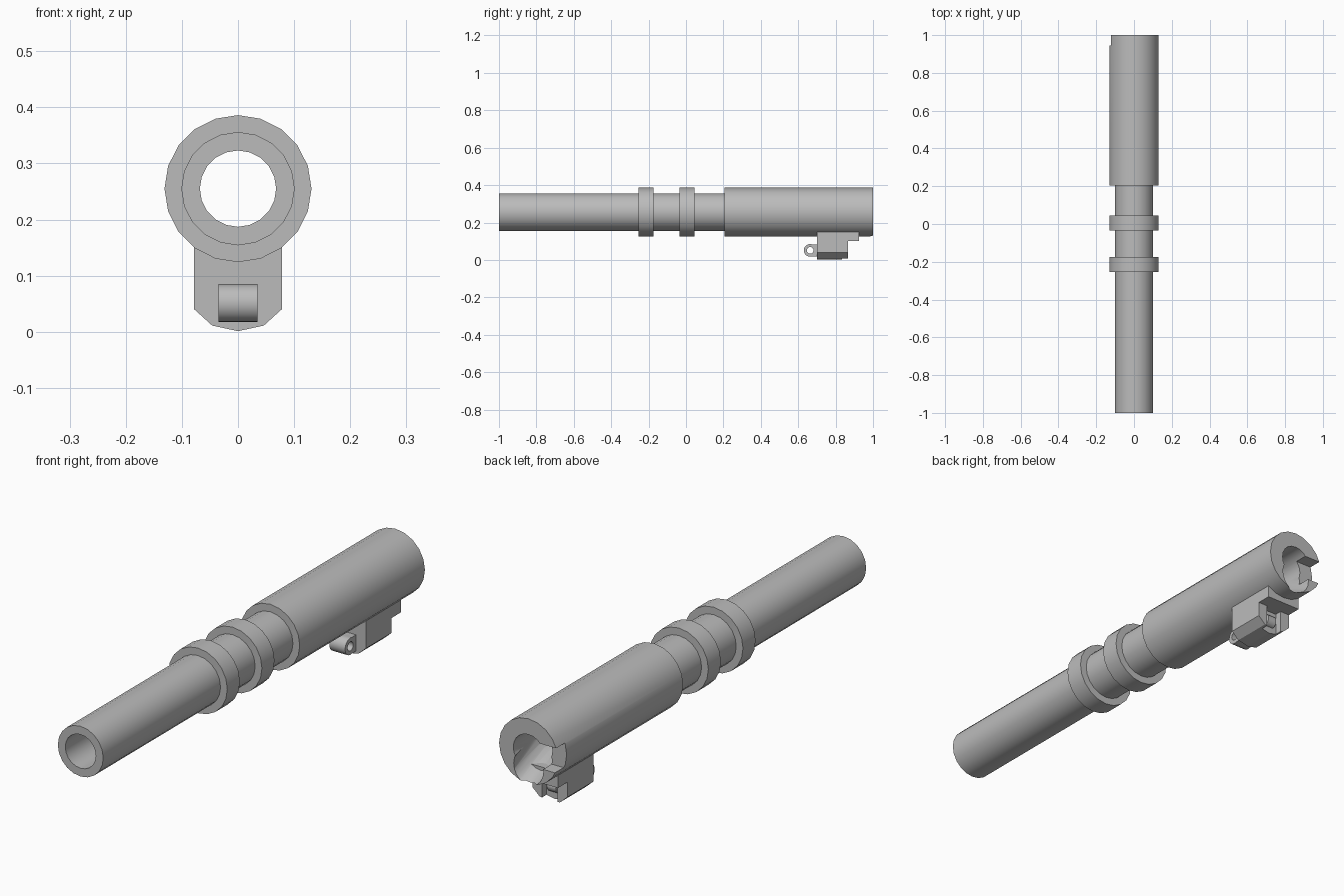
import bpy, bmesh, math
from mathutils import Matrix

if "Cube" in bpy.data.objects:
    bpy.data.objects.remove(bpy.data.objects["Cube"])

AXIS_Z = 0.255   # height of the bore line
BORE, THIN, THICK = 0.068, 0.101, 0.131

steel = bpy.data.materials.new("grey_steel")
steel.use_nodes = True
grey = (0.5, 0.5, 0.5, 1)
steel.diffuse_color = grey
steel.node_tree.nodes["Principled BSDF"].inputs["Base Color"].default_value = grey


def finish(bm, name):
    bmesh.ops.recalc_face_normals(bm, faces=bm.faces)
    mesh = bpy.data.meshes.new(name)
    bm.to_mesh(mesh)
    bm.free()
    ob = bpy.data.objects.new(name, mesh)
    bpy.context.collection.objects.link(ob)
    mesh.materials.append(steel)
    return ob


def lathe(name, profile, sides=20):
    """Revolve a closed (y, radius) outline about the bore line."""
    bm = bmesh.new()
    rings = []
    for i in range(sides):
        a = math.tau * i / sides
        rings.append([bm.verts.new((r * math.cos(a), y, AXIS_Z + r * math.sin(a)))
                      for y, r in profile])
    n = len(profile)
    for i in range(sides):
        p, q = rings[i], rings[(i + 1) % sides]
        for j in range(n):
            k = (j + 1) % n
            bm.faces.new((p[j], p[k], q[k], q[j]))
    return finish(bm, name)


def prism(name, points, y0, y1):
    """Extrude an (x, z) outline along y."""
    bm = bmesh.new()
    face = bm.faces.new([bm.verts.new((x, y0, z)) for x, z in points])
    ext = bmesh.ops.extrude_face_region(bm, geom=[face])
    moved = [v for v in ext["geom"] if isinstance(v, bmesh.types.BMVert)]
    bmesh.ops.translate(bm, verts=moved, vec=(0, y1 - y0, 0))
    return finish(bm, name)


def box(name, x0, x1, y0, y1, z0, z1):
    return prism(name, [(x0, z0), (x1, z0), (x1, z1), (x0, z1)], y0, y1)


def cylinder(name, centre, radius, depth, turn, sides=20):
    bm = bmesh.new()
    bmesh.ops.create_cone(bm, cap_ends=True, segments=sides, radius1=radius,
                          radius2=radius, depth=depth,
                          matrix=Matrix.Translation(centre) @ turn)
    return finish(bm, name)


def boolean(ob, other, operation="DIFFERENCE"):
    mod = ob.modifiers.new("bool", "BOOLEAN")
    mod.operation, mod.object, mod.solver = operation, other, "EXACT"
    bpy.context.view_layer.objects.active = ob
    bpy.ops.object.modifier_apply(modifier=mod.name)
    bpy.data.objects.remove(other)


def shade(ob):
    bpy.ops.object.select_all(action="DESELECT")
    ob.select_set(True)
    bpy.context.view_layer.objects.active = ob
    bpy.ops.object.shade_smooth_by_angle(angle=math.radians(30))


across = Matrix.Rotation(math.pi / 2, 4, "Y")

# Stepped tube: slim front, two collars, thick rear chamber
outline = [(-1, BORE), (-1, THIN)]
for y0, y1 in ((-0.255, -0.175), (-0.035, 0.045)):
    outline += [(y0, THIN), (y0, THICK), (y1, THICK), (y1, THIN)]
outline += [(0.205, THIN), (0.205, THICK), (1, THICK), (1, BORE)]
tube = lathe("barrel_tube", outline)

# Side notch and sloping ramp at the rear mouth
boolean(tube, box("notch_cutter", -0.2, -0.04, 0.945, 1.1, 0.2, 0.3))
slope = math.atan2(0.065, 0.15)
ramp_turn = Matrix.Rotation(math.pi / 2 + slope, 4, "X")
low = AXIS_Z - 0.065
ramp_a = cylinder("ramp_cutter", (0, 1, low), BORE - 0.002, 0.34, ramp_turn)
# keep the cutter on the downhill side
axis = ramp_turn @ Matrix.Identity(4).col[2]
if axis.y * axis.z > 0:
    bpy.data.objects.remove(ramp_a)
    ramp_turn = Matrix.Rotation(math.pi / 2 - slope, 4, "X")
    ramp_a = cylinder("ramp_cutter", (0, 1, low), BORE - 0.002, 0.34, ramp_turn)
boolean(tube, ramp_a)
shade(tube)

# Underside lug with bevelled bottom, rear step and slot
half = [(0.078, 0.165), (0.078, 0.04), (0.046, 0.011)]
section = half + [(0, 0.001)] + [(-x, z) for x, z in reversed(half)]
lug = prism("lower_lug", section, 0.7, 0.865)
boolean(lug, box("slot_cutter", -0.035, 0.035, 0.835, 0.9, -0.1, 0.1))
step = box("lug_step", -0.078, 0.078, 0.862, 0.925, 0.1, 0.165)

# Swinging link: rounded eye in front, arm into the lug, rounded end in the slot
link = cylinder("link", (0, 0.664, 0.051), 0.034, 0.07, across)
boolean(link, box("link_arm", -0.0349, 0.0349, 0.664, 0.72, 0.0185, 0.0835), "UNION")
boolean(link, cylinder("eye_cutter", (0, 0.664, 0.051), 0.018, 0.2, across, 16))
shade(link)
tail = cylinder("link_tail", (0, 0.83, 0.055), 0.026, 0.04, across)
shade(tail)
